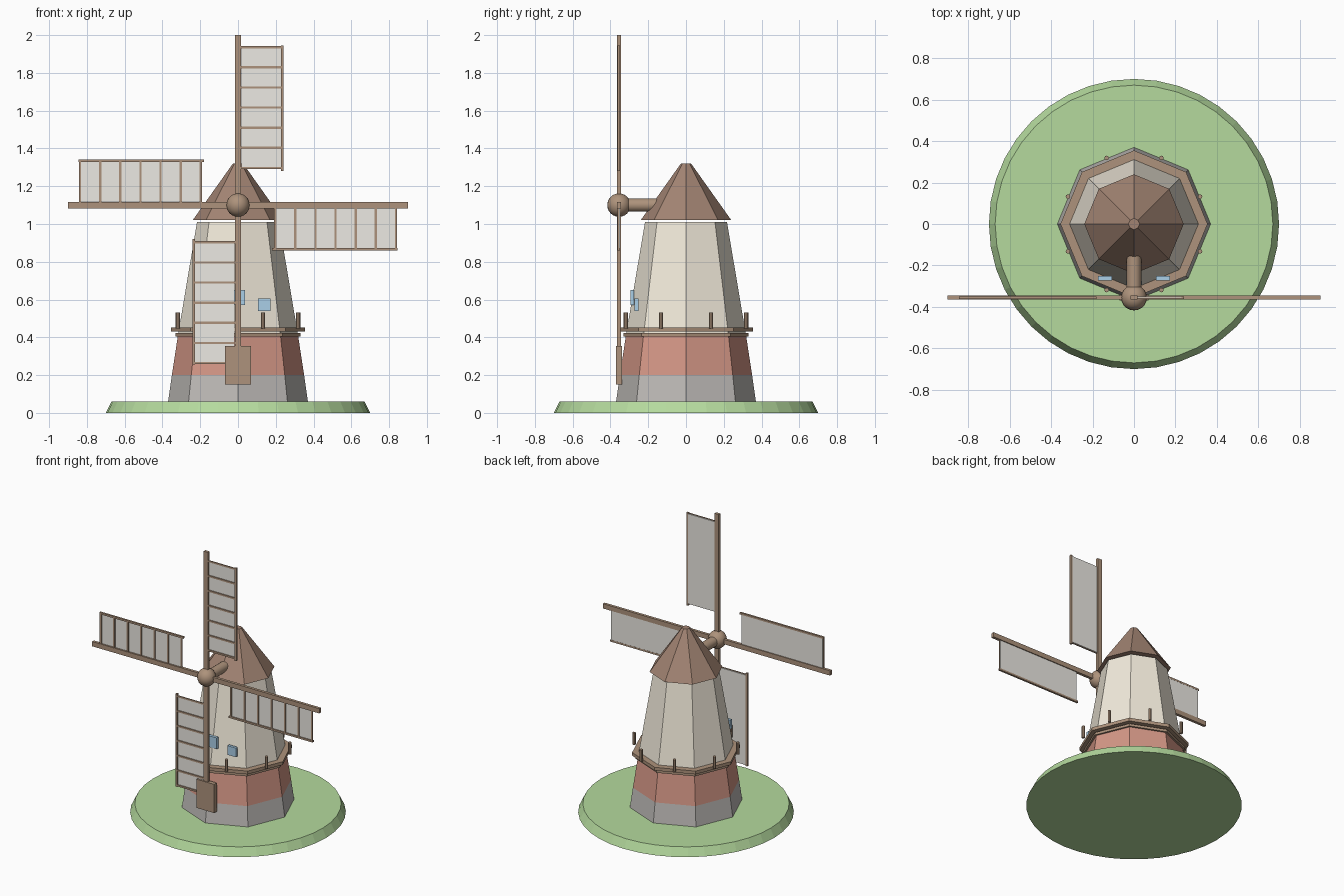
import bpy, math
from mathutils import Matrix, Vector

if "Cube" in bpy.data.objects:
    bpy.data.objects.remove(bpy.data.objects["Cube"])


def mat(name, r, g, b):
    m = bpy.data.materials.new(name)
    m.diffuse_color = (r, g, b, 1)
    m.use_nodes = True
    m.node_tree.nodes["Principled BSDF"].inputs["Base Color"].default_value = m.diffuse_color
    return m


GRASS = mat("grass", 0.46, 0.70, 0.34)
STONE = mat("stone", 0.52, 0.50, 0.48)
BRICK = mat("brick", 0.66, 0.31, 0.24)
CREAM = mat("cream", 0.89, 0.83, 0.71)
ROOF = mat("roof", 0.36, 0.23, 0.17)
WOOD = mat("wood", 0.42, 0.29, 0.20)
CLOTH = mat("cloth", 0.84, 0.82, 0.77)
GLASS = mat("glass", 0.40, 0.62, 0.80)


def finish(name, m):
    o = bpy.context.object
    o.name = name
    o.data.materials.append(m)
    return o


def frustum(name, m, r1, r2, z1, z2, sides=8):
    # first vertex lies on an axis, so the tower has an edge at the front
    bpy.ops.mesh.primitive_cone_add(vertices=sides, radius1=r1, radius2=r2,
                                    depth=z2 - z1, location=(0, 0, (z1 + z2) / 2))
    return finish(name, m)


def box(name, m, lo, hi, xf=Matrix()):
    lo, hi = Vector(lo), Vector(hi)
    bpy.ops.mesh.primitive_cube_add(size=1)
    o = finish(name, m)
    size = hi - lo
    o.data.transform(xf @ Matrix.Translation((lo + hi) / 2) @ Matrix.Diagonal((*size, 1)))
    return o


# ground disc
frustum("grass_mound", GRASS, 0.70, 0.67, 0, 0.06, 40)

# octagonal tower
frustum("stone_base", STONE, 0.37, 0.35, 0.06, 0.20)
frustum("brick_storey", BRICK, 0.35, 0.318, 0.20, 0.41)
frustum("plaster_tower", CREAM, 0.318, 0.217, 0.41, 1.01)
frustum("roof_cap", ROOF, 0.24, 0.027, 1.02, 1.32)

# gallery with posts
frustum("gallery_support", WOOD, 0.332, 0.332, 0.405, 0.423)
frustum("gallery_deck", WOOD, 0.355, 0.355, 0.43, 0.453)
for i in range(8):
    a = math.radians(22.5 + 45 * i)
    bpy.ops.mesh.primitive_cylinder_add(vertices=8, radius=0.011, depth=0.085,
                                        location=(0.345 * math.cos(a), 0.345 * math.sin(a), 0.49))
    finish("gallery_post", WOOD)

# windows
box("window_middle", GLASS, (-0.038, -0.295, 0.57), (0.038, -0.275, 0.65))
for s in (-1, 1):
    box("window_side", GLASS, (s * 0.14 - 0.033, -0.272, 0.54), (s * 0.14 + 0.033, -0.252, 0.605))

# axle and hub
HUB = Vector((0, -0.355, 1.10))
bpy.ops.mesh.primitive_cylinder_add(vertices=16, radius=0.035, depth=0.205,
                                    location=(0, -0.2525, 1.10), rotation=(math.pi / 2, 0, 0))
finish("axle", WOOD)
bpy.ops.object.shade_smooth_by_angle()
bpy.ops.mesh.primitive_uv_sphere_add(segments=20, ring_count=12, radius=0.062, location=HUB)
finish("hub", WOOD)
bpy.ops.object.shade_smooth_by_angle()

# four sails, each built upright and turned around the hub
for k in range(4):
    xf = Matrix.Translation(HUB) @ Matrix.Rotation(k * math.pi / 2, 4, 'Y')
    box("sail_spar", WOOD, (-0.017, -0.01, 0), (0.017, 0.01, 0.90), xf)
    box("sail_cloth", CLOTH, (0.018, 0.0, 0.195), (0.235, 0.005, 0.838), xf)
    box("sail_rail", WOOD, (0.228, -0.008, 0.18), (0.241, 0.006, 0.845), xf)
    for j in range(7):
        z = 0.197 + 0.1065 * j
        box("sail_bar", WOOD, (0.015, -0.007, z - 0.006), (0.235, 0.0, z + 0.006), xf)

# weight board at the foot of the lower spar
box("weight_board", WOOD, (-0.07, -0.37, 0.15), (0.07, -0.34, 0.355))
